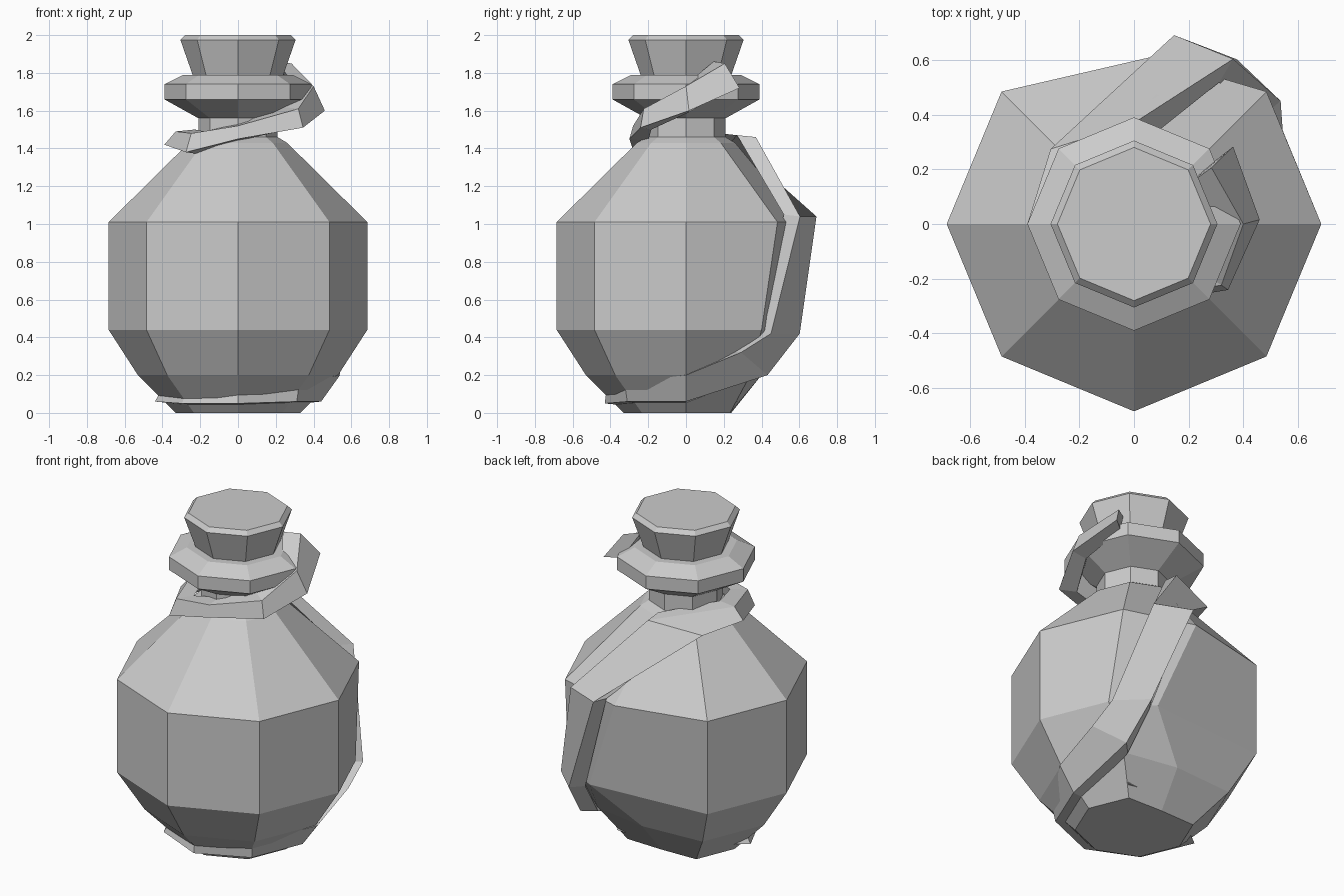
import bpy, bmesh
from math import radians, cos, sin


def make_object(name, rings, closed_ends=True):
    """Skin a list of equal-length vertex rings into a flat-shaded solid."""
    bm = bmesh.new()
    loops = [[bm.verts.new(p) for p in ring] for ring in rings]
    n = len(loops[0])
    for a, b in zip(loops, loops[1:]):
        for i in range(n):
            j = (i + 1) % n
            bm.faces.new((a[i], a[j], b[j], b[i]))
    if closed_ends:
        bm.faces.new(loops[0][::-1])
        bm.faces.new(loops[-1])
    bmesh.ops.recalc_face_normals(bm, faces=bm.faces[:])
    mesh = bpy.data.meshes.new(name)
    bm.to_mesh(mesh)
    bm.free()
    obj = bpy.data.objects.new(name, mesh)
    bpy.context.collection.objects.link(obj)
    return obj


def polar(angle, r, z):
    a = radians(angle)
    return (r * cos(a), r * sin(a), z)


def octagon(r, z):
    return [polar(45 * i, r, z) for i in range(8)]


# Bottle: octagonal lathe, with the back corners pulled in under the strap
profile = [(0.33, 0), (0.53, 0.2), (0.685, 0.44), (0.685, 1.01),
           (0.26, 1.43), (0.21, 1.46), (0.21, 1.56),
           (0.39, 1.66), (0.39, 1.74), (0.29, 1.79)]
rings = [octagon(r, z) for r, z in profile]
rings[0][2] = (0, 0.24, 0)
rings[1][1] = (0.36, 0.34, 0.2)
rings[1][2] = (0.02, 0.40, 0.2)
rings[2][1] = (0.52, 0.40, 0.44)
rings[2][2] = (0.28, 0.54, 0.44)
rings[3][2] = (0.06, 0.61, 1.01)
make_object("bottle", rings)

# Cork stopper
make_object("cork", [octagon(r, z) for r, z in
                     [(0.23, 1.76), (0.305, 1.975), (0.28, 2.0)]])

# Strap: lower edge (angle, r, z) and upper edge (angle, r, z), top to bottom
path = [
    (38, 0.46, 1.72, 36, 0.35, 1.85),
    (2, 0.46, 1.60, 0, 0.40, 1.73),
    (-35, 0.42, 1.51, -35, 0.39, 1.61),
    (-90, 0.30, 1.45, -90, 0.28, 1.52),
    (-135, 0.39, 1.38, -135, 0.35, 1.48),
    (180, 0.39, 1.42, 180, 0.33, 1.49),
    (138, 0.41, 1.41, 90, 0.37, 1.46),
    (78, 0.706, 1.04, 59, 0.704, 1.04),
    (58, 0.71, 0.42, 40, 0.70, 0.42),
    (46, 0.60, 0.20, 28, 0.62, 0.32),
    (0, 0.44, 0.06, 0, 0.54, 0.20),
    (-45, 0.44, 0.06, -45, 0.46, 0.16),
    (-90, 0.43, 0.05, -90, 0.42, 0.13),
    (-135, 0.42, 0.05, -135, 0.38, 0.12),
    (180, 0.44, 0.06, 180, 0.40, 0.13),
    (105, 0.29, 0.06, 105, 0.26, 0.12),
    (45, 0.39, 0.06, 45, 0.36, 0.12),
]
depth = 0.1
strap = []
for a0, r0, z0, a1, r1, z1 in path:
    strap.append([polar(a0, r0 - depth, z0 - 0.01), polar(a0, r0, z0),
                  polar(a1, r1, z1), polar(a1, r1 - depth, z1 + 0.01)])
make_object("strap", strap)
